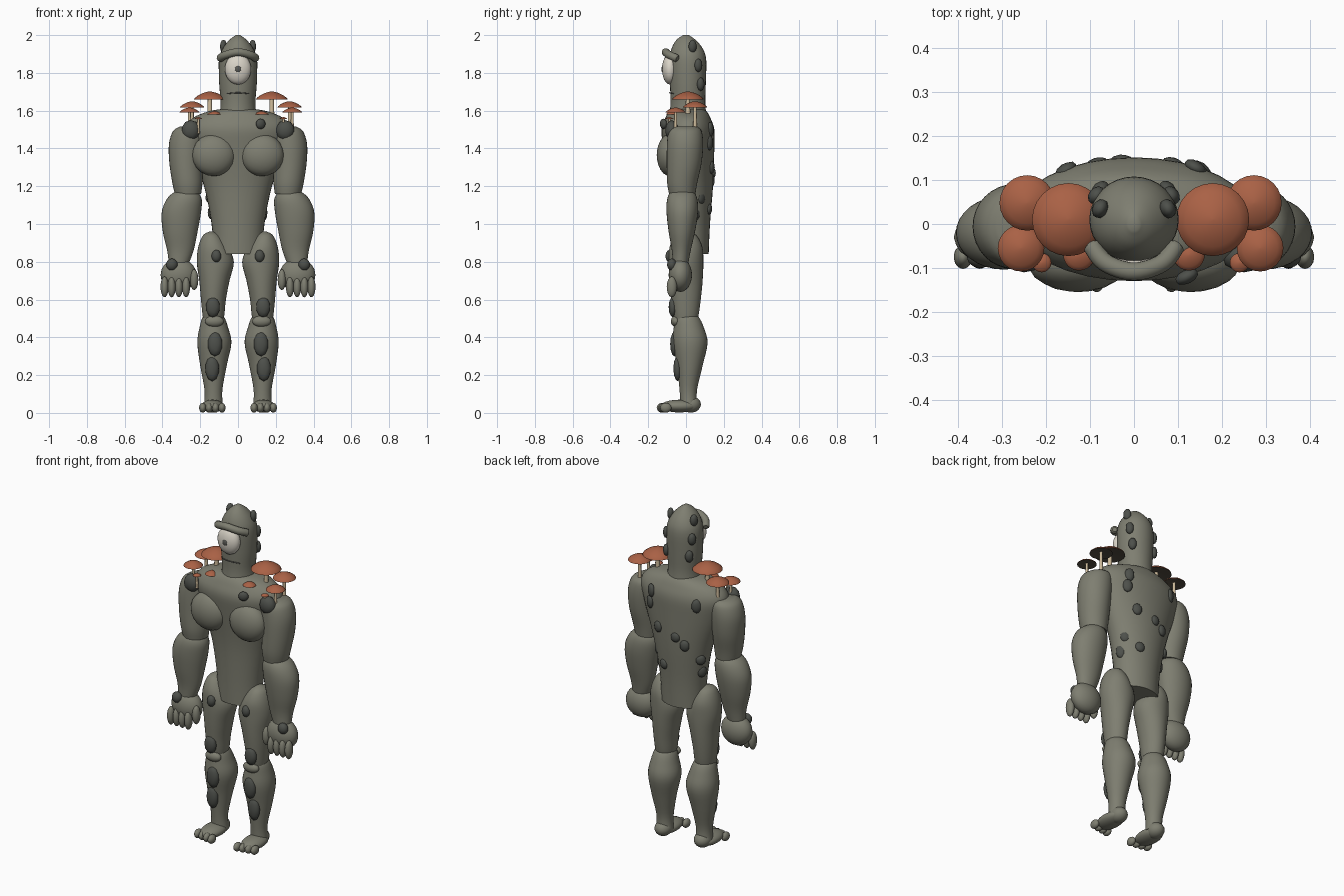
import bpy, bmesh, math
from mathutils import Vector, Matrix

cube = bpy.data.objects.get("Cube")
if cube:
    bpy.data.objects.remove(cube, do_unlink=True)


def material(name, colour):
    mat = bpy.data.materials.new(name)
    mat.use_nodes = True
    mat.diffuse_color = (*colour, 1)
    mat.node_tree.nodes["Principled BSDF"].inputs["Base Color"].default_value = (*colour, 1)
    return mat


SKIN = material("grey green skin", (.21, .21, .165))
ROCK = material("dark stone", (.075, .08, .07))
CAP = material("rust cap", (.4, .12, .06))
GILL = material("dark gills", (.09, .075, .055))
STEM = material("cream stem", (.62, .5, .33))
WHITE = material("eye white", (.7, .66, .58))
PUPIL = material("pupil grey", (.1, .1, .09))


def finish(name, bm, *mats):
    """Turn a bmesh into a smooth shaded object."""
    bmesh.ops.recalc_face_normals(bm, faces=bm.faces)
    mesh = bpy.data.meshes.new(name)
    bm.to_mesh(mesh)
    bm.free()
    for mat in mats:
        mesh.materials.append(mat)
    obj = bpy.data.objects.new(name, mesh)
    bpy.context.collection.objects.link(obj)
    bpy.ops.object.select_all(action="DESELECT")
    obj.select_set(True)
    bpy.context.view_layer.objects.active = obj
    bpy.ops.object.shade_smooth_by_angle(angle=math.radians(50))
    return obj


def spline(points, steps):
    """Catmull-Rom curve through equal-length tuples."""
    pts = [Vector(p) for p in points]
    result = []
    for i in range(len(pts) - 1):
        a, b, c, d = pts[max(i - 1, 0)], pts[i], pts[i + 1], pts[min(i + 2, len(pts) - 1)]
        for k in range(steps):
            t = k / steps
            result.append(b + (c - a) * (t / 2) + (a * 2 - b * 5 + c * 4 - d) * (t * t / 2)
                          + (b * 3 - a - c * 3 + d) * (t ** 3 / 2))
    return result + [pts[-1]]


def loft(name, rings, *mats, side=1, steps=4, segments=32):
    """Skin elliptical rings given as z, centre x, centre y, radius x, radius y."""
    bm = bmesh.new()
    loops = []
    for z, cx, cy, rx, ry in spline(rings, steps):
        angles = [math.tau * i / segments for i in range(segments)]
        loops.append([bm.verts.new((side * (cx + rx * math.cos(a)), cy + ry * math.sin(a), z))
                      for a in angles])
    for low, high in zip(loops, loops[1:]):
        for i in range(segments):
            j = (i + 1) % segments
            bm.faces.new((low[i], low[j], high[j], high[i]))
    bm.faces.new(loops[0])
    bm.faces.new(loops[-1])
    return finish(name, bm, *mats)


def blob(name, centre, radii, mat, normal=(0, -1, 0), detail=3):
    """Ellipsoid whose radii are width, height and thickness along the normal."""
    bm = bmesh.new()
    bmesh.ops.create_icosphere(bm, subdivisions=detail, radius=1)
    turn = Vector(normal).to_track_quat("Z", "Y").to_matrix().to_4x4()
    bm.transform(Matrix.Translation(centre) @ turn @ Matrix.Diagonal((*radii, 1)))
    return finish(name, bm, mat)


def tube(name, points, radius, mat):
    """Round-ended tube along a smooth path."""
    curve = bpy.data.curves.new(name, "CURVE")
    curve.dimensions = "3D"
    curve.bevel_depth = radius
    curve.bevel_resolution = 4
    curve.use_fill_caps = True
    path = spline(points, 6)
    line = curve.splines.new("POLY")
    line.points.add(len(path) - 1)
    for i, (point, p) in enumerate(zip(line.points, path)):
        point.co = (*p, 1)
        point.radius = .6 if i in (0, len(path) - 1) else 1
    curve.materials.append(mat)
    obj = bpy.data.objects.new(name, curve)
    bpy.context.collection.objects.link(obj)


def mushroom(name, x, y, z, r, foot):
    """Domed cap with a darker hollow underside, on a thin stem."""
    h = r * .5
    profile = [(.25, .1), (.1, .6), (0, 1), (.15, .97), (.5, .75), (.8, .45), (.95, .2), (1, .03)]
    cap = loft(name + "_cap", [(z + h * t, x, y, r * w, r * w) for t, w in profile],
               CAP, GILL, steps=1, segments=24)
    for face in cap.data.polygons:
        face.material_index = int(face.normal.z < -.2)
    thin = max(.006, r * .13)
    loft(name + "_stem", [(foot, x, y, thin * 1.3, thin * 1.3), (z + h * .3, x, y, thin, thin)],
         STEM, steps=1, segments=12)


# Torso and head
loft("torso", [(.84, 0, .02, .13, .1), (1, 0, .022, .14, .105), (1.2, 0, .025, .18, .118),
               (1.4, 0, .015, .25, .135), (1.5, 0, .01, .275, .14), (1.56, 0, .01, .24, .12),
               (1.595, 0, .01, .16, .1), (1.61, 0, .01, .08, .08)], SKIN)
loft("head", [(1.56, 0, .01, .1, .1), (1.64, 0, .01, .092, .092), (1.75, 0, .01, .1, .095),
              (1.87, 0, .01, .1, .097), (1.93, 0, .006, .08, .082), (1.975, 0, 0, .045, .05),
              (2, 0, 0, .012, .015)], SKIN)

# Face
blob("eye", (0, -.085, 1.82), (.07, .082, .042), WHITE)
blob("pupil", (0, -.124, 1.82), (.017, .017, .006), PUPIL)
tube("brow", [(-.098, -.045, 1.875), (-.065, -.088, 1.895), (0, -.108, 1.91),
              (.065, -.088, 1.895), (.098, -.045, 1.875)], .021, SKIN)
tube("mouth", [(-.06, -.066, 1.69), (0, -.086, 1.695), (.06, -.066, 1.69)], .003, PUPIL)

for side, label in ((-1, "right_"), (1, "left_")):
    blob(label + "chest", (side * .128, -.085, 1.365), (.115, .112, .07), SKIN)

    # Arm
    loft(label + "upper_arm", [(1.16, .265, -.02, .07, .07), (1.22, .268, -.02, .08, .08),
                               (1.32, .275, -.01, .088, .092), (1.42, .272, -.005, .094, .096),
                               (1.49, .26, -.005, .085, .088), (1.515, .25, -.005, .06, .065)],
         SKIN, side=side)
    loft(label + "forearm", [(.78, .315, -.03, .05, .04), (.86, .305, -.025, .07, .05),
                             (.96, .306, -.022, .092, .07), (1.06, .3, -.02, .104, .083),
                             (1.13, .285, -.02, .093, .08), (1.17, .275, -.02, .06, .06),
                             (1.18, .27, -.02, .02, .02)], SKIN, side=side)
    blob(label + "hand", (side * .315, -.03, .73), (.095, .09, .062), SKIN)
    for i in range(4):
        blob(label + "finger", (side * (.275 + i * .038), -.075, .667), (.021, .055, .027), SKIN)
    blob(label + "thumb", (side * .232, -.062, .705), (.022, .055, .025), SKIN)
    blob(label + "wrist_stone", (side * .35, -.075, .785), (.03, .032, .025), ROCK)

    # Leg and foot
    loft(label + "thigh", [(.47, .13, 0, .05, .055), (.52, .13, 0, .058, .067),
                           (.6, .13, 0, .066, .078), (.7, .125, 0, .08, .088),
                           (.8, .12, 0, .098, .092), (.88, .132, 0, .078, .086),
                           (.94, .14, 0, .045, .055), (.96, .14, 0, .01, .015)], SKIN, side=side)
    loft(label + "calf", [(.04, .13, .015, .05, .045), (.12, .13, .012, .047, .046),
                          (.25, .13, .02, .07, .068), (.37, .125, .022, .09, .092),
                          (.45, .128, .015, .076, .08), (.51, .13, .005, .055, .06),
                          (.53, .13, 0, .02, .02)], SKIN, side=side)
    blob(label + "kneecap", (side * .125, -.055, .485), (.05, .03, .025), SKIN)
    blob(label + "foot", (side * .135, -.035, .036), (.06, .034, .1), SKIN)
    blob(label + "heel", (side * .13, .025, .045), (.048, .044, .054), SKIN)
    for i in range(4):
        blob(label + "toe", (side * (.085 + i * .034), -.125 + i * .006, .027),
             (.019, .026, .03), SKIN)

    # Stones on the leg, shoulder and head
    for z, x, y, w, h in ((.83, .115, -.087, .026, .034), (.56, .133, -.07, .038, .055),
                          (.365, .122, -.062, .039, .066), (.235, .137, -.045, .037, .068)):
        blob(label + "leg_stone", (side * x, y, z), (w, h, .022), ROCK, detail=2)
    blob(label + "shoulder_stone", (side * .25, -.075, 1.495), (.05, .055, .035), ROCK, detail=2)
    for x, y, z in ((.077, .035, 1.94), (.085, .065, 1.84), (.076, .078, 1.74)):
        blob(label + "head_stone", (side * x, y, z), (.023, .036, .018), ROCK,
             normal=(side * x, y, 0), detail=2)

# Stones on the torso
for x, y, z, h in ((.12, -.12, 1.53, .028), (.14, .128, 1.5, .04), (.15, .125, 1.43, .04),
                   (-.155, .122, 1.48, .042), (-.03, .142, 1.27, .03), (-.085, .135, 1.23, .034),
                   (.09, .135, 1.3, .035), (.06, .122, 1.08, .03), (.13, .08, 1.14, .036),
                   (.135, .05, 1.06, .045), (-.15, .075, 1.14, .03), (-.14, .05, 1.06, .036)):
    blob("torso_stone", (x, y, z), (.028, h, .016), ROCK, normal=(x * .5, y, 0), detail=2)

# Mushrooms on the shoulders, mirrored with a small shift
for side, shift, label in ((-1, 0, "right_mushroom"), (1, .03, "left_mushroom")):
    for x, y, z, r, foot in ((.149, .01, 1.66, .083, 1.55), (.243, .048, 1.618, .063, 1.48),
                             (.257, -.055, 1.59, .053, 1.49), (.125, -.07, 1.58, .036, 1.52),
                             (.21, -.088, 1.555, .022, 1.48)):
        offset = 0 if r == .036 else shift
        mushroom(label, side * (x + offset), y, z, r, foot)
